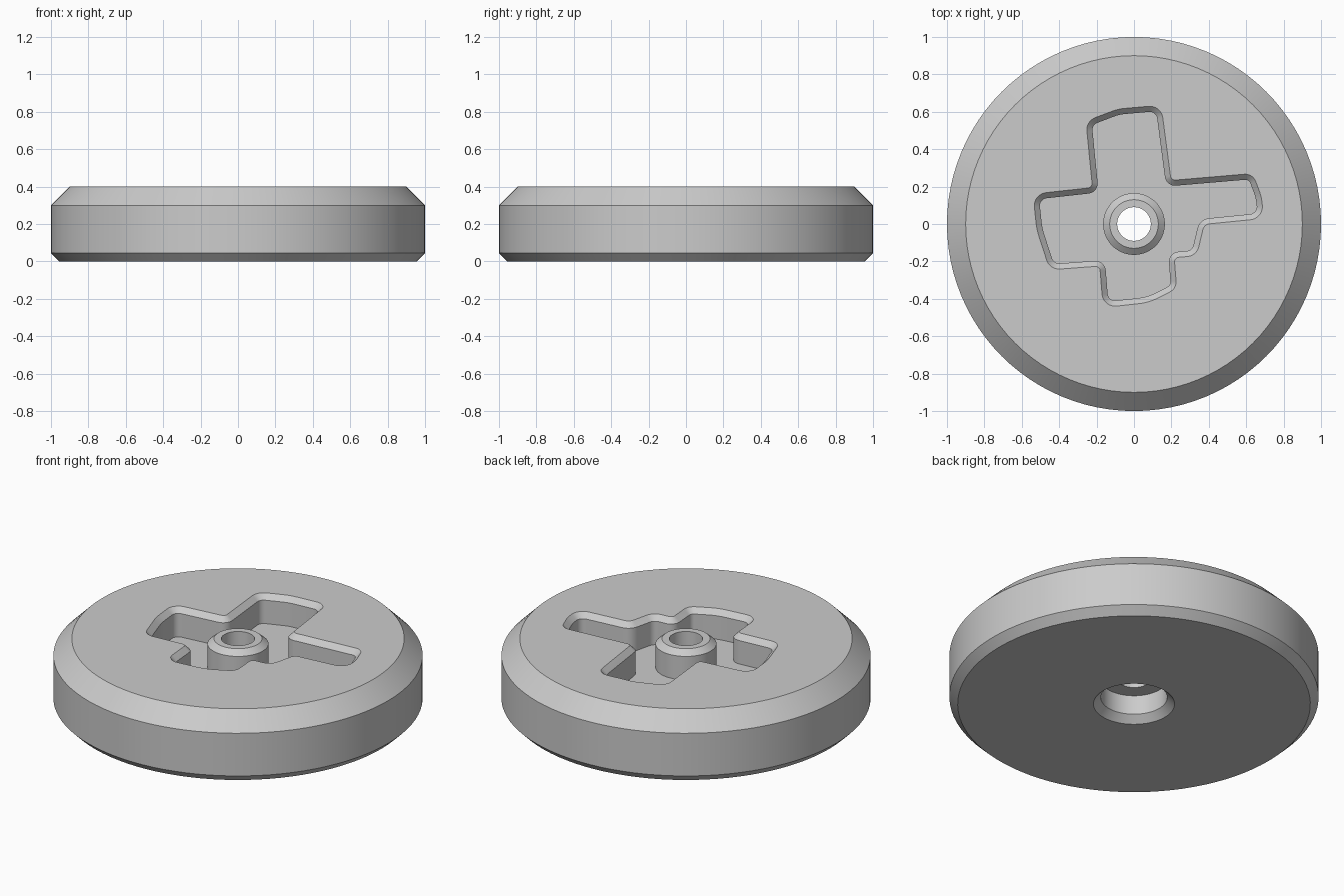
import bpy, bmesh, math
from mathutils import Vector

cube = bpy.data.objects.get("Cube")
if cube:
    bpy.data.objects.remove(cube, do_unlink=True)

grey = bpy.data.materials.new("light grey")
grey.use_nodes = True
grey.diffuse_color = (0.6, 0.6, 0.6, 1)
grey.node_tree.nodes["Principled BSDF"].inputs["Base Color"].default_value = grey.diffuse_color

SEGMENTS = 96
TOP, FLOOR, BEVEL = 0.4, 0.23, 0.03


def skin(name, loops, wrap=False, caps=False):
    """Join matching closed loops of points into one surface."""
    bm = bmesh.new()
    rings = [[bm.verts.new(p) for p in loop] for loop in loops]
    pairs = list(zip(rings, rings[1:]))
    if wrap:
        pairs.append((rings[-1], rings[0]))
    for a, b in pairs:
        for i in range(len(a)):
            j = (i + 1) % len(a)
            bm.faces.new((a[i], a[j], b[j], b[i]))
    if caps:
        bm.faces.new(rings[0])
        bm.faces.new(rings[-1])
    bmesh.ops.recalc_face_normals(bm, faces=bm.faces)
    mesh = bpy.data.meshes.new(name)
    bm.to_mesh(mesh)
    bm.free()
    mesh.materials.append(grey)
    obj = bpy.data.objects.new(name, mesh)
    bpy.context.collection.objects.link(obj)
    return obj


def lathe(name, profile):
    """Spin a closed (radius, height) profile around z."""
    angles = [2 * math.pi * i / SEGMENTS for i in range(SEGMENTS)]
    loops = [[(r * math.cos(a), r * math.sin(a), z) for a in angles] for r, z in profile]
    return skin(name, loops, wrap=True)


def rounded(corners, steps=8):
    """Round each (x, y, radius) corner of a polygon with a true arc."""
    out = []
    for i, (x, y, radius) in enumerate(corners):
        p = Vector((x, y))
        u = (Vector(corners[i - 1][:2]) - p).normalized()
        v = (Vector(corners[(i + 1) % len(corners)][:2]) - p).normalized()
        half = u.angle(v) / 2
        centre = p + (u + v).normalized() * radius / math.sin(half)
        start = p + u * radius / math.tan(half) - centre
        end = p + v * radius / math.tan(half) - centre
        sweep = start.angle_signed(end)
        for k in range(steps + 1):
            a = -sweep * k / steps
            c, s = math.cos(a), math.sin(a)
            out.append(centre + Vector((c * start.x - s * start.y, s * start.x + c * start.y)))
    return out


def inset(points, distance):
    """Move a counter-clockwise outline inward."""
    out = []
    for i, p in enumerate(points):
        t = (points[(i + 1) % len(points)] - points[i - 1]).normalized()
        out.append(p + Vector((-t.y, t.x)) * distance)
    return out


# Wheel disc: bevelled rim, small through hole, wider bore from below
disc = lathe("disc", [(0.09, TOP), (0.9, TOP), (1, 0.3), (1, 0.045), (0.955, 0),
                      (0.22, 0), (0.18, 0.04), (0.18, 0.155), (0.09, 0.155)])

# Cross-shaped pocket outline: x, y, corner radius
outline = rounded([
    (0.198, 0.233, 0.025), (0.145, 0.635, 0.07), (-0.085, 0.615, 0.25), (-0.257, 0.55, 0.07),
    (-0.222, 0.195, 0.025), (-0.54, 0.16, 0.07), (-0.52, -0.03, 0.4), (-0.45, -0.245, 0.07),
    (-0.183, -0.225, 0.025), (-0.165, -0.447, 0.07), (0.08, -0.42, 0.3), (0.228, -0.345, 0.06),
    (0.215, -0.18, 0.025), (0.335, -0.17, 0.07), (0.375, -0.002, 0.04), (0.695, 0.03, 0.07),
    (0.68, 0.15, 0.25), (0.635, 0.27, 0.06)])
inner = inset(outline, BEVEL)
levels = [(inner, FLOOR), (inner, TOP - BEVEL), (outline, TOP), (outline, TOP + 0.1)]
cutter = skin("pocket_cutter", [[(p.x, p.y, z) for p in ring] for ring, z in levels], caps=True)
cutter.hide_render = True

# Cut the pocket into the disc
cut = disc.modifiers.new("pocket", "BOOLEAN")
cut.operation = "DIFFERENCE"
cut.solver = "EXACT"
cut.object = cutter
bpy.context.view_layer.objects.active = disc
bpy.ops.object.modifier_apply(modifier=cut.name)
bpy.data.objects.remove(cutter, do_unlink=True)

# Hub tube standing on the pocket floor
hub = lathe("hub", [(0.09, FLOOR), (0.09, TOP), (0.13, TOP), (0.165, TOP - BEVEL), (0.165, FLOOR)])

bpy.ops.object.select_all(action="DESELECT")
for obj in (disc, hub):
    obj.select_set(True)
bpy.ops.object.shade_smooth_by_angle(angle=math.radians(30))
